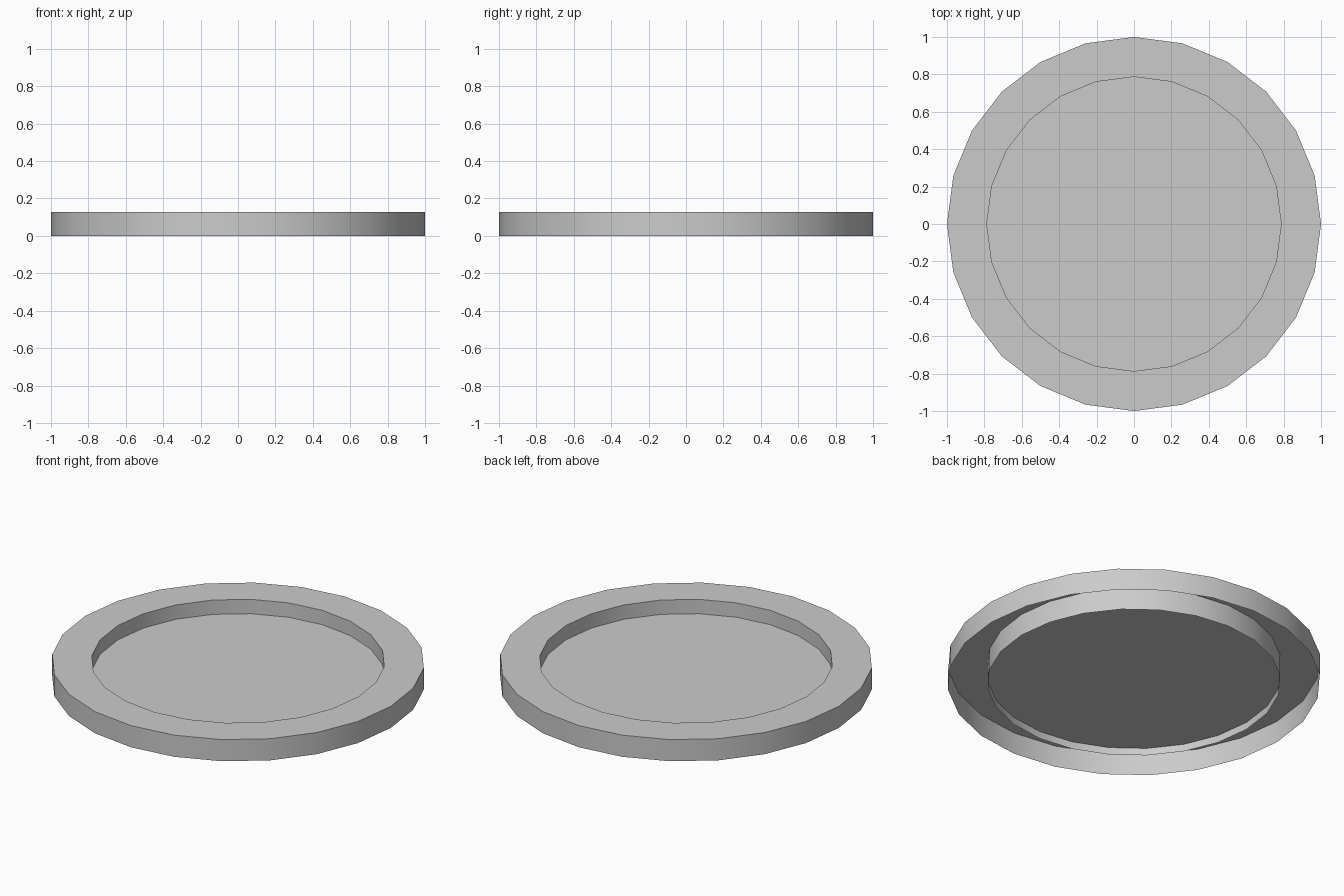
import bpy, bmesh
from math import cos, sin, tau, radians

if "Cube" in bpy.data.objects:
    bpy.data.objects.remove(bpy.data.objects["Cube"])

SIDES = 24
OUTER, INNER = 1.0, 0.787
HEIGHT, FLOOR = 0.128, 0.043


def ring(bm, radius, z):
    return [bm.verts.new((radius * cos(tau * i / SIDES), radius * sin(tau * i / SIDES), z))
            for i in range(SIDES)]


def bridge(bm, a, b):
    for i in range(SIDES):
        j = (i + 1) % SIDES
        bm.faces.new((a[i], a[j], b[j], b[i]))


def finish(name, bm):
    mesh = bpy.data.meshes.new(name)
    bm.to_mesh(mesh)
    bm.free()
    obj = bpy.data.objects.new(name, mesh)
    bpy.context.collection.objects.link(obj)
    bpy.ops.object.select_all(action='DESELECT')
    obj.select_set(True)
    bpy.context.view_layer.objects.active = obj
    bpy.ops.object.shade_smooth_by_angle(angle=radians(30))


# Rim: outer wall, flat top and inner wall, open underneath
bm = bmesh.new()
loops = [ring(bm, r, z) for r, z in
         ((OUTER, 0), (OUTER, HEIGHT), (INNER, HEIGHT), (INNER, 0))]
for lower, upper in zip(loops, loops[1:]):
    bridge(bm, lower, upper)
finish("rim", bm)

# Recessed floor: a single sheet inside the inner wall
bm = bmesh.new()
bm.faces.new(ring(bm, INNER, FLOOR))
finish("recessed_floor", bm)
